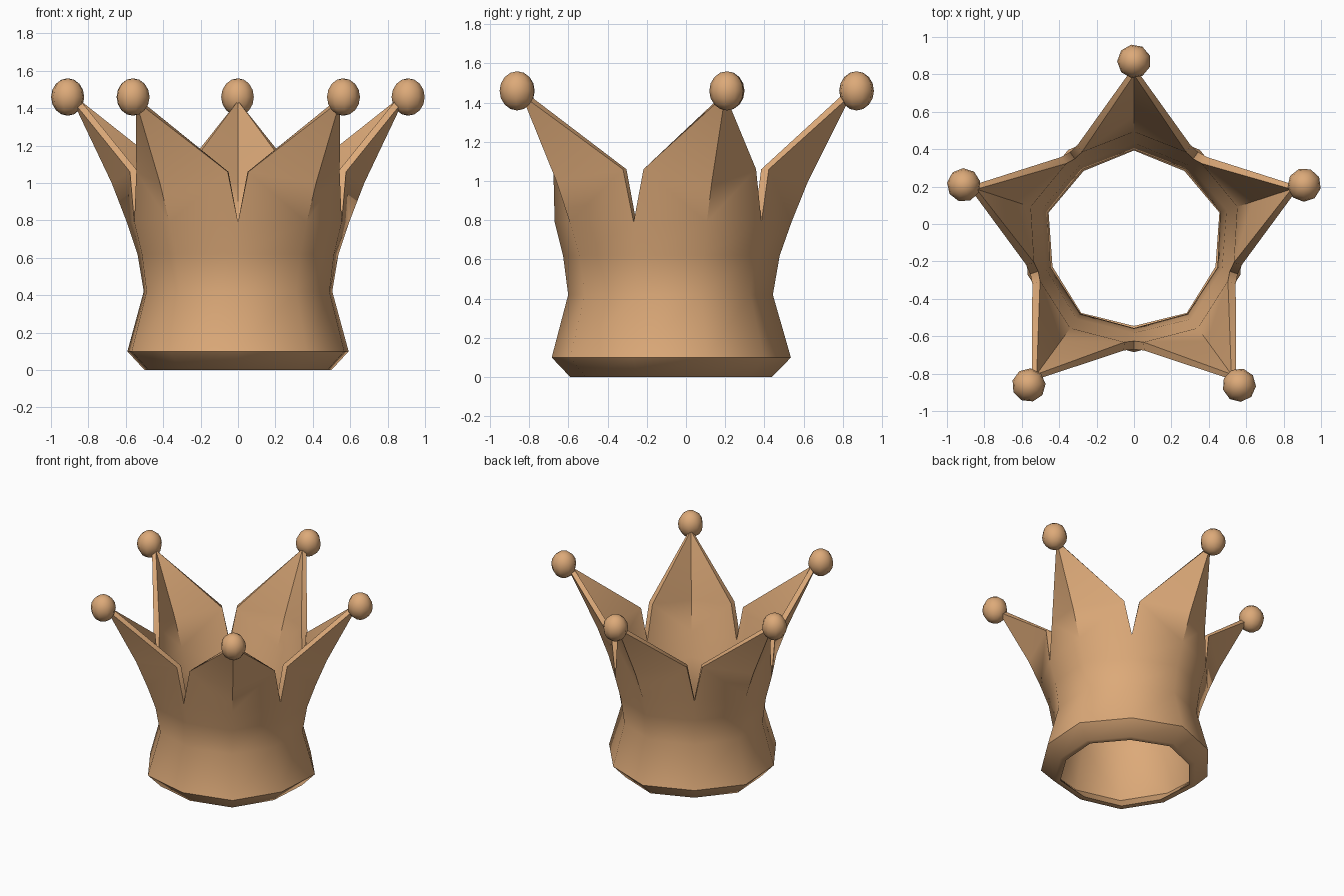
import bpy, bmesh
from math import sin, cos, pi, radians
from mathutils import Matrix

if "Cube" in bpy.data.objects:
    bpy.data.objects.remove(bpy.data.objects["Cube"], do_unlink=True)

CENTRE_Y = -0.087
SPIKES = 5
STEP = 2 * pi / SPIKES

gold = bpy.data.materials.new("warm gold")
gold.use_nodes = True
gold.diffuse_color = (0.72, 0.40, 0.19, 1)
gold.node_tree.nodes["Principled BSDF"].inputs["Base Color"].default_value = gold.diffuse_color

# Rows of the band: height, radius below a spike, radius below a notch
BAND = [(0.0, 0.525, 0.503), (0.1, 0.622, 0.598), (0.42, 0.53, 0.514),
        (0.62, 0.565, 0.54), (0.79, 0.625, 0.583)]


def finish(name, bm, angle):
    bmesh.ops.recalc_face_normals(bm, faces=bm.faces)
    mesh = bpy.data.meshes.new(name)
    bm.to_mesh(mesh)
    bm.free()
    mesh.materials.append(gold)
    ob = bpy.data.objects.new(name, mesh)
    bpy.context.collection.objects.link(ob)
    bpy.ops.object.select_all(action="DESELECT")
    ob.select_set(True)
    bpy.context.view_layer.objects.active = ob
    bpy.ops.object.shade_smooth_by_angle(angle=radians(angle))
    return ob


def skin(bm, inset):
    """One wall of the crown: a ten-sided band rising into five ridged spikes."""
    def vert(angle, radius, z):
        r = radius - inset
        return bm.verts.new((r * cos(angle), CENTRE_Y + r * sin(angle), z))

    verts, faces = [], []
    count = 2 * SPIKES
    rows = []
    for z, spike_r, notch_r in BAND:
        rows.append([vert(pi / 2 + i * STEP / 2, notch_r if i % 2 else spike_r, z)
                     for i in range(count)])
    for low, high in zip(rows, rows[1:]):
        for i in range(count):
            j = (i + 1) % count
            faces.append(bm.faces.new((low[i], low[j], high[j], high[i])))
    top = rows[-1]
    for row in rows:
        verts += row
    # Spikes: two shoulders, a ridge and a tip each
    for k in range(SPIKES):
        a = pi / 2 + k * STEP
        ridge = vert(a, 0.71, 1.0)
        tip = vert(a, 0.93, 1.44)
        verts += [ridge, tip]
        for side in (-1, 1):
            shoulder = vert(a + side * (STEP / 2 - 0.093), 0.592, 1.06)
            notch = top[(2 * k + side) % count]
            faces.append(bm.faces.new((top[2 * k], notch, shoulder, ridge)))
            faces.append(bm.faces.new((ridge, shoulder, tip)))
            verts.append(shoulder)
    return verts


# Crown body: outer and inner wall joined along every open edge
bm = bmesh.new()
outer = skin(bm, 0)
rim = [e for e in bm.edges if len(e.link_faces) == 1]
inner = skin(bm, 0.045)
partner = dict(zip(outer, inner))
for edge in rim:
    a, b = edge.verts
    bm.faces.new((a, b, partner[b], partner[a]))
finish("crown_body", bm, 50)

# Ball on each spike
for k in range(SPIKES):
    a = pi / 2 + k * STEP
    bm = bmesh.new()
    place = (Matrix.Translation((0.957 * cos(a), CENTRE_Y + 0.957 * sin(a), 1.46))
             @ Matrix.Rotation(a, 4, "Z") @ Matrix.Diagonal((0.09, 0.09, 0.1, 1)))
    bmesh.ops.create_uvsphere(bm, u_segments=9, v_segments=8, radius=1, matrix=place)
    finish(f"spike_ball_{k + 1}", bm, 60)
